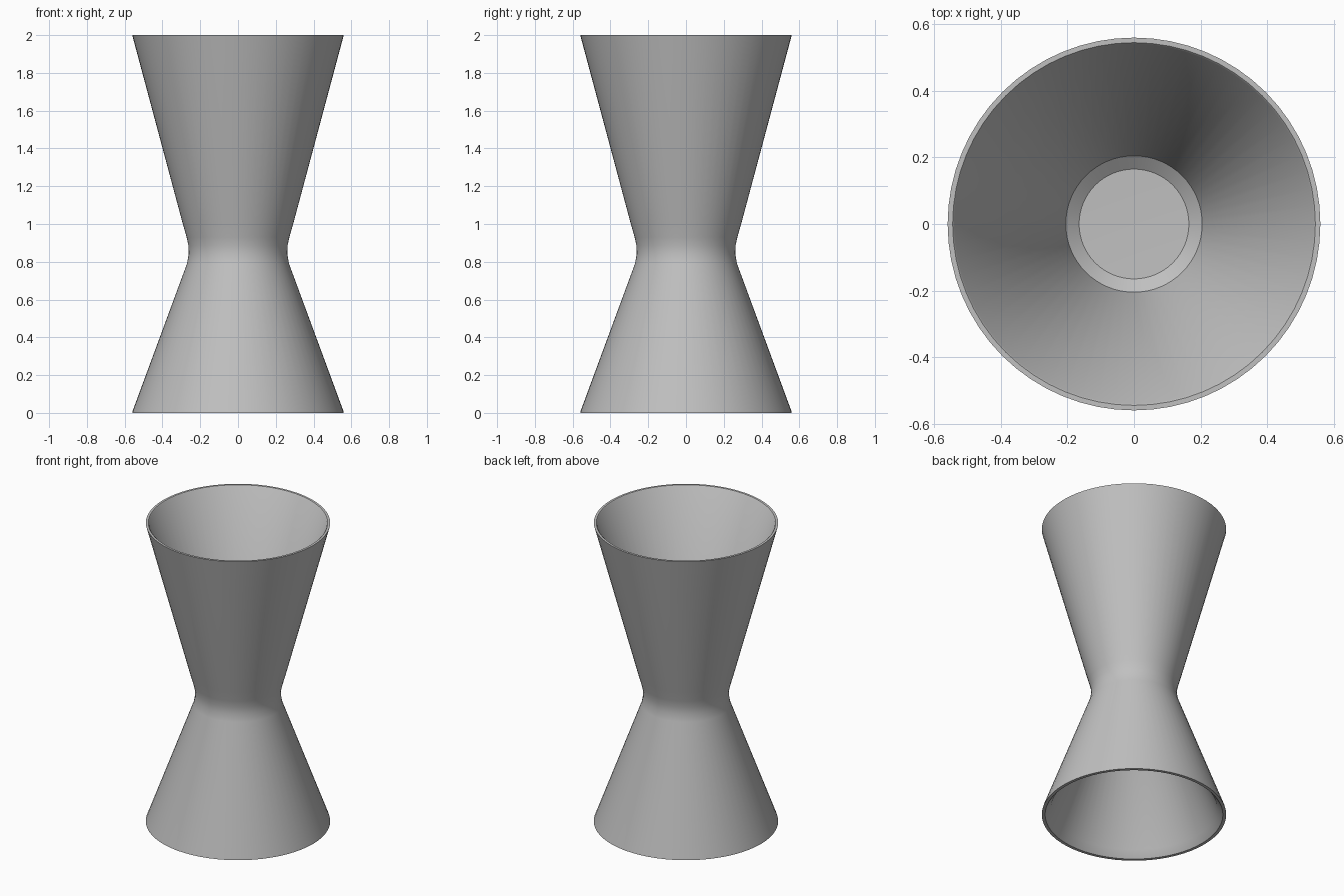
import bpy
import bmesh
import math

if "Cube" in bpy.data.objects:
    bpy.data.objects.remove(bpy.data.objects["Cube"], do_unlink=True)

# Single metal colour
metal = bpy.data.materials.new("brushed grey metal")
metal.use_nodes = True
grey = (0.53, 0.53, 0.53, 1.0)
metal.diffuse_color = grey
metal.node_tree.nodes["Principled BSDF"].inputs["Base Color"].default_value = grey


def lathe(name, profile, segments, material):
    """Revolve an (radius, height) profile around z into a closed body."""
    bm = bmesh.new()
    verts = [bm.verts.new((r, 0, z)) for r, z in profile]
    edges = [bm.edges.new(pair) for pair in zip(verts, verts[1:])]
    bmesh.ops.spin(bm, geom=verts + edges, cent=(0, 0, 0), axis=(0, 0, 1),
                   angle=math.tau, steps=segments, use_duplicate=False)
    bmesh.ops.remove_doubles(bm, verts=bm.verts, dist=1e-5)
    bmesh.ops.recalc_face_normals(bm, faces=bm.faces)
    mesh = bpy.data.meshes.new(name)
    bm.to_mesh(mesh)
    bm.free()
    mesh.materials.append(material)
    obj = bpy.data.objects.new(name, mesh)
    bpy.context.collection.objects.link(obj)
    bpy.ops.object.select_all(action='DESELECT')
    obj.select_set(True)
    bpy.context.view_layer.objects.active = obj
    bpy.ops.object.shade_smooth_by_angle(angle=math.radians(32))
    return obj


# Upper cup interior, from the floor centre to the rim
upper_inside = [(0, 0.88), (0.165, 0.885), (0.205, 0.915), (0.54, 1.995)]
# Outer wall from the top rim, through the rounded waist, to the base rim
outside = [(0.545, 2.0), (0.56, 2.0), (0.292, 1.0), (0.272, 0.93),
           (0.262, 0.885), (0.261, 0.84), (0.27, 0.79), (0.558, 0.01), (0.56, 0)]
# Lower cup interior with its thickened lip, up to the ceiling centre
lower_inside = [(0.54, 0), (0.505, 0.045), (0.205, 0.77), (0.165, 0.80), (0, 0.805)]

lathe("double_ended_measuring_cup", upper_inside + outside + lower_inside, 64, metal)
